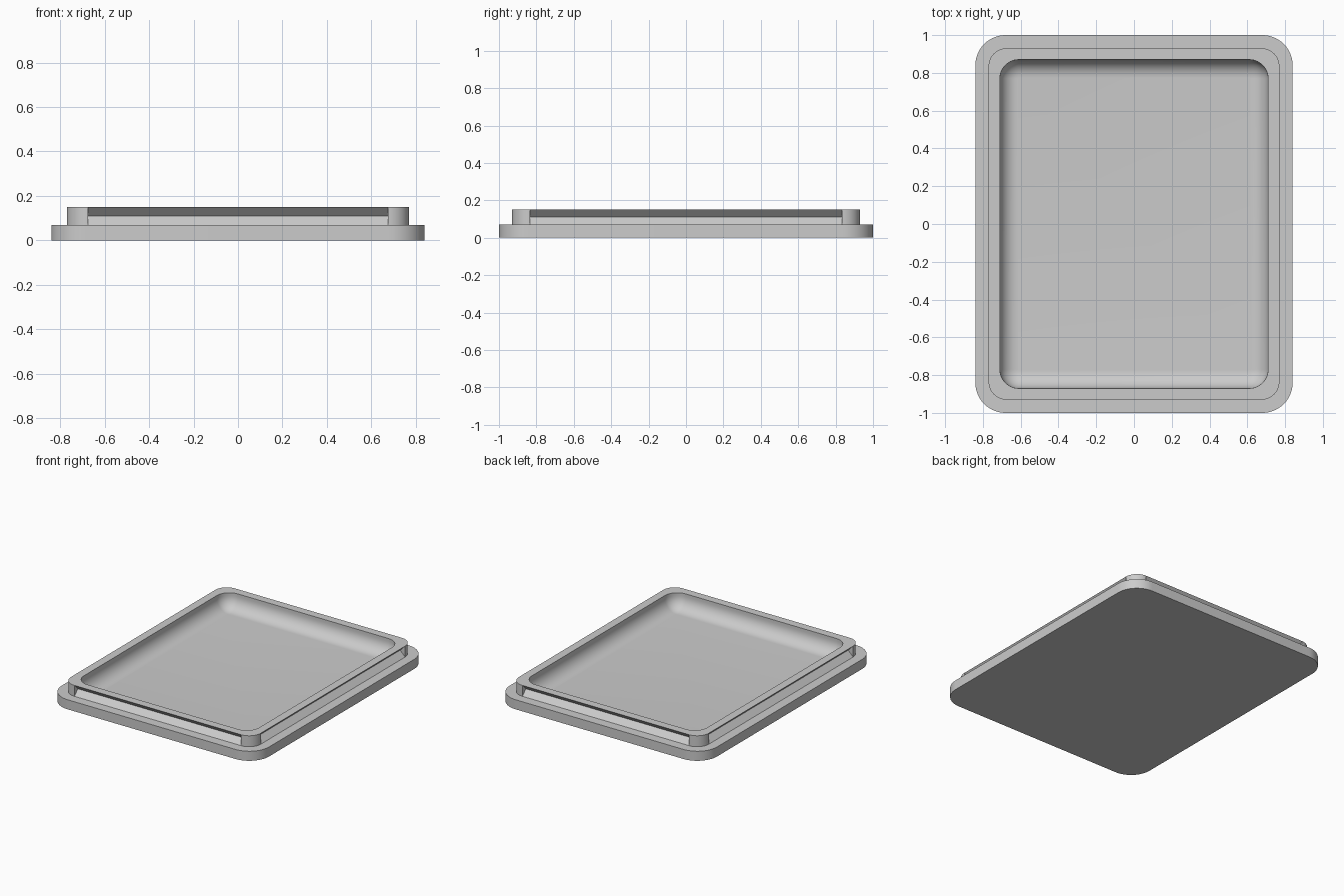
import bpy, bmesh
from math import sin, cos, pi
from mathutils import Vector

cube = bpy.data.objects.get("Cube")
if cube:
    bpy.data.objects.remove(cube)

ARC_STEPS = 14
FILLET_STEPS = 10


def rounded_ring(bm, hx, hy, radius, z, notch=0.0):
    """Rounded rectangle; the points that bound each straight side can sink inward by notch."""
    verts = []
    for k, (sx, sy) in enumerate([(1, 1), (-1, 1), (-1, -1), (1, -1)]):
        centre = Vector((sx * (hx - radius), sy * (hy - radius), z))
        arc = []
        for i in range(ARC_STEPS + 1):
            a = (k + i / ARC_STEPS) * pi / 2
            arc.append(Vector((cos(a), sin(a), 0)))
        points = [centre + d * radius for d in arc]
        points.insert(0, points[0] - arc[0] * notch)
        points.append(points[-1] - arc[-1] * notch)
        verts += [bm.verts.new(p) for p in points]
    return verts


bm = bmesh.new()

# base plate
rings = [rounded_ring(bm, 0.84, 1.0, 0.16, 0.0),
         rounded_ring(bm, 0.84, 1.0, 0.16, 0.07)]

# raised rim with a V groove along each straight side
rings += [rounded_ring(bm, 0.77, 0.93, 0.095, 0.07),
          rounded_ring(bm, 0.77, 0.93, 0.095, 0.11, notch=0.04),
          rounded_ring(bm, 0.77, 0.93, 0.095, 0.15)]

# recess with a rounded foot
fillet, floor = 0.095, 0.035
rings.append(rounded_ring(bm, 0.71, 0.87, 0.1, 0.15))
for i in range(FILLET_STEPS + 1):
    a = i / FILLET_STEPS * pi / 2
    inset = fillet * (1 - cos(a))
    rings.append(rounded_ring(bm, 0.71 - inset, 0.87 - inset, 0.1 - inset,
                              floor + fillet * (1 - sin(a))))

# skin the rings and close both ends
for low, high in zip(rings, rings[1:]):
    n = len(low)
    for i in range(n):
        j = (i + 1) % n
        bm.faces.new((low[i], low[j], high[j], high[i]))
bm.faces.new(rings[0][::-1])
bm.faces.new(rings[-1])
bmesh.ops.remove_doubles(bm, verts=bm.verts, dist=1e-5)
bmesh.ops.recalc_face_normals(bm, faces=bm.faces)

mesh = bpy.data.meshes.new("tray_lid")
bm.to_mesh(mesh)
bm.free()
lid = bpy.data.objects.new("tray_lid", mesh)
bpy.context.collection.objects.link(lid)

# light grey material
grey = bpy.data.materials.new("light_grey")
grey.use_nodes = True
colour = (0.6, 0.6, 0.6, 1)
grey.diffuse_color = colour
grey.node_tree.nodes["Principled BSDF"].inputs["Base Color"].default_value = colour
mesh.materials.append(grey)

# smooth curves, sharp edges
bpy.ops.object.select_all(action="DESELECT")
lid.select_set(True)
bpy.context.view_layer.objects.active = lid
bpy.ops.object.shade_smooth_by_angle()
